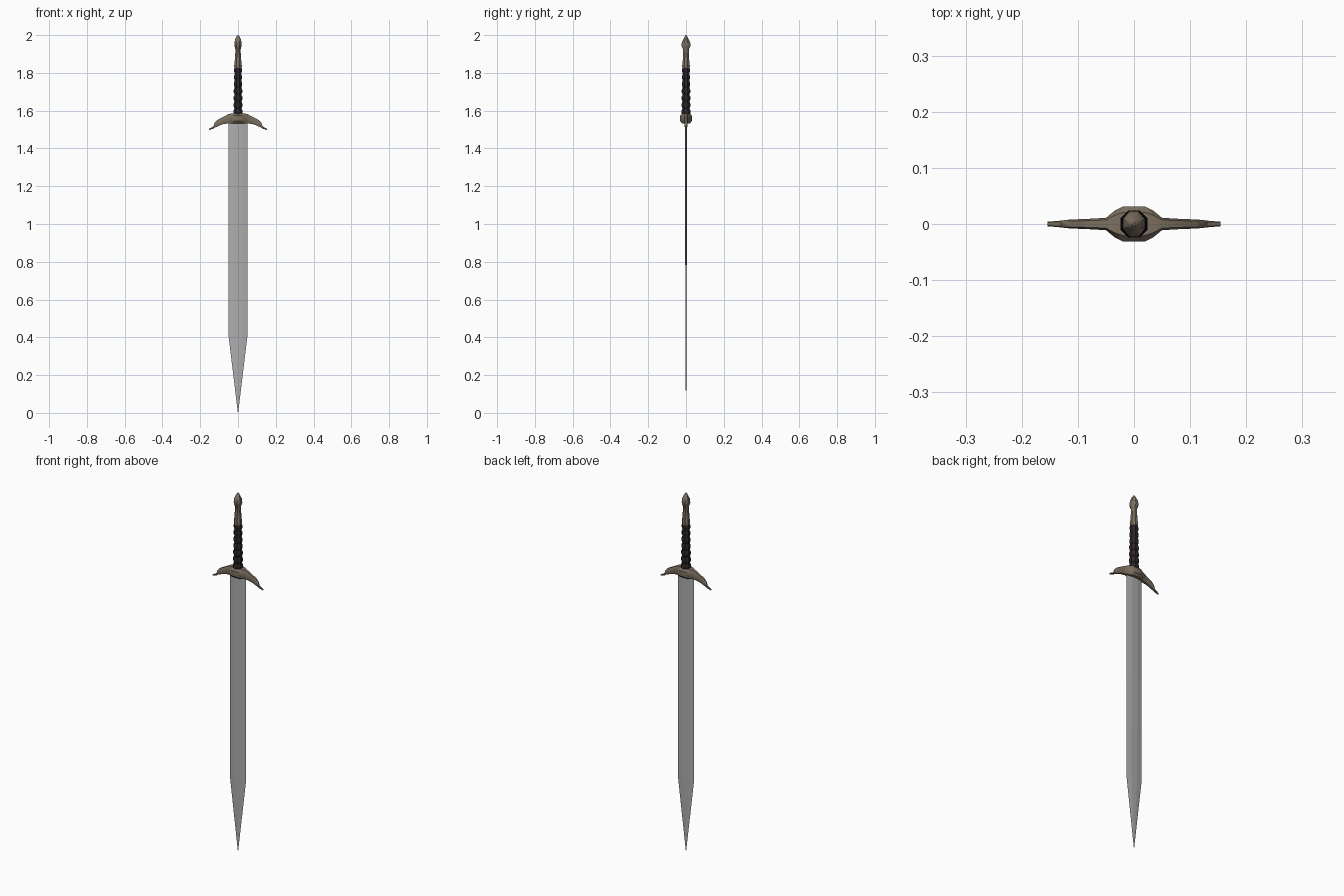
import bpy, bmesh, math

if "Cube" in bpy.data.objects:
    bpy.data.objects.remove(bpy.data.objects["Cube"])

def material(name, rgb):
    m = bpy.data.materials.new(name)
    m.diffuse_color = (*rgb, 1)
    m.use_nodes = True
    m.node_tree.nodes["Principled BSDF"].inputs["Base Color"].default_value = m.diffuse_color
    return m

bronze = material("aged_bronze", (0.20, 0.16, 0.115))
leather = material("dark_leather", (0.025, 0.018, 0.022))
steel = material("steel", (0.42, 0.42, 0.43))

def loft(name, rings, mat, smooth=None):
    """Skin a list of equal-length point rings and cap both ends."""
    bm = bmesh.new()
    loops = [[bm.verts.new(p) for p in ring] for ring in rings]
    n = len(loops[0])
    for a, b in zip(loops, loops[1:]):
        for i in range(n):
            j = (i + 1) % n
            bm.faces.new((a[i], a[j], b[j], b[i]))
    bm.faces.new(loops[0])
    bm.faces.new(loops[-1])
    bmesh.ops.recalc_face_normals(bm, faces=bm.faces)
    me = bpy.data.meshes.new(name)
    bm.to_mesh(me)
    bm.free()
    me.materials.append(mat)
    ob = bpy.data.objects.new(name, me)
    bpy.context.collection.objects.link(ob)
    if smooth:
        bpy.ops.object.select_all(action='DESELECT')
        bpy.context.view_layer.objects.active = ob
        ob.select_set(True)
        bpy.ops.object.shade_smooth_by_angle(angle=math.radians(smooth))
    return ob

def ring(z, rx, ry, n=8):
    return [(rx * math.cos(math.tau * (i + .5) / n),
             ry * math.sin(math.tau * (i + .5) / n), z) for i in range(n)]

# Blade: flat-centred bevelled section tapering to a point
def blade_section(z, w, t):
    c = w * 0.36
    return [(-w, 0, z), (-c, -t, z), (c, -t, z), (w, 0, z), (c, t, z), (-c, t, z)]

loft("blade", [blade_section(*s) for s in (
    (0.0, 0.0008, 0.0004), (0.4, 0.049, 0.0035),
    (0.97, 0.049, 0.0042), (1.56, 0.049, 0.005))], steel)

# Crossguard: swollen centre, drooping arms and small flared tips
half = [  # x, bottom z, top z, half depth
    (0.020, 1.533, 1.586, 0.031), (0.034, 1.533, 1.585, 0.024),
    (0.050, 1.533, 1.582, 0.011), (0.085, 1.527, 1.564, 0.009),
    (0.112, 1.515, 1.549, 0.008), (0.124, 1.511, 1.536, 0.007),
    (0.130, 1.505, 1.517, 0.006), (0.154, 1.497, 1.504, 0.004)]
stations = [(-x, a, b, d) for x, a, b, d in reversed(half)] + half

def guard_section(x, lo, hi, d):
    b = (hi - lo) * 0.22
    return [(x, -d * .65, lo), (x, d * .65, lo), (x, d, lo + b), (x, d, hi - b),
            (x, d * .65, hi), (x, -d * .65, hi), (x, -d, hi - b), (x, -d, lo + b)]

loft("crossguard", [guard_section(*s) for s in stations], bronze, 35)

# Grip: corded wrap with seven bulges
bulges, z0, z1 = 7, 1.575, 1.832
step = (z1 - z0) / bulges
grip = []
for i in range(bulges):
    r = 0.0265 - 0.0045 * i / bulges
    z = z0 + i * step
    grip += [ring(z, r * .8, r * .8), ring(z + step * .35, r, r),
             ring(z + step * .65, r, r)]
grip.append(ring(z1, 0.018, 0.018))
loft("grip", grip, leather, 40)

# Collar and pommel: turned socket with a pointed bud, wider front to back
profile = [(1.826, .021, .021), (1.838, .022, .022), (1.848, .020, .020),
           (1.900, .016, .016), (1.925, .015, .016), (1.934, .018, .022),
           (1.945, .021, .026), (1.962, .021, .024), (1.978, .016, .015),
           (1.992, .009, .008), (2.0, .003, .003)]
loft("pommel", [ring(*p) for p in profile], bronze, 40)
